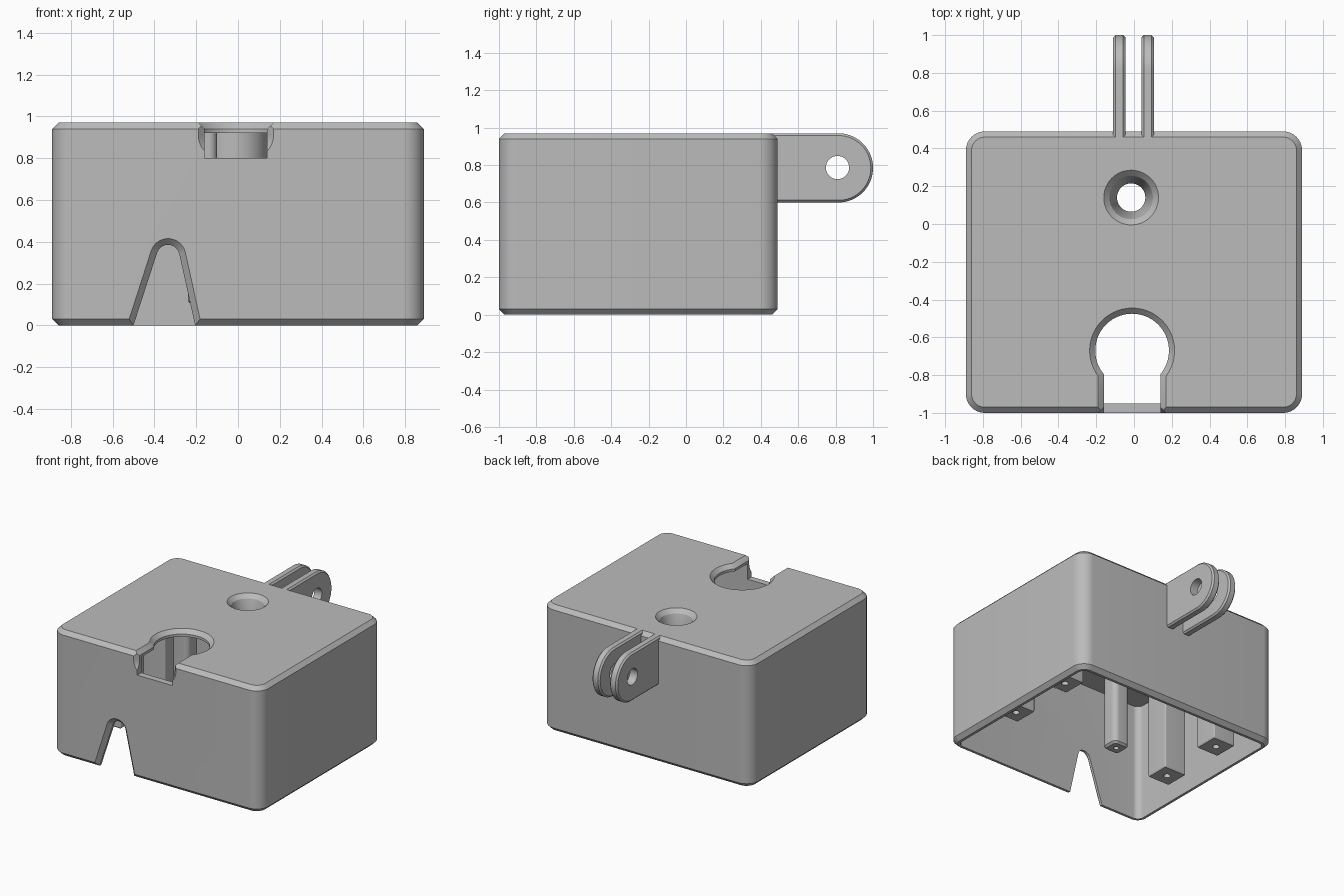
import bpy, bmesh
from math import sin, cos, asin, radians, degrees

if "Cube" in bpy.data.objects:
    bpy.data.objects.remove(bpy.data.objects["Cube"])

grey = bpy.data.materials.new("plain grey")
grey.use_nodes = True
grey.diffuse_color = (0.5, 0.5, 0.5, 1)
grey.node_tree.nodes["Principled BSDF"].inputs["Base Color"].default_value = (0.5, 0.5, 0.5, 1)

AXES = {"x": lambda a, b, l: (l, a, b),
        "y": lambda a, b, l: (a, l, b),
        "z": lambda a, b, l: (a, b, l)}


def arc(cx, cy, r, start, end, n=12):
    step = (end - start) / n
    return [(cx + r * cos(radians(start + step * i)), cy + r * sin(radians(start + step * i)))
            for i in range(n + 1)]


def loft(name, profile, levels, axis="z"):
    """Solid through profile(offset) outlines placed at (position, offset) levels."""
    bm = bmesh.new()
    rings = [[bm.verts.new(AXES[axis](a, b, pos)) for a, b in profile(off)] for pos, off in levels]
    for low, high in zip(rings, rings[1:]):
        for i in range(len(low)):
            bm.faces.new((low[i - 1], low[i], high[i], high[i - 1]))
    bm.faces.new(rings[0])
    bm.faces.new(rings[-1])
    bmesh.ops.recalc_face_normals(bm, faces=bm.faces)
    mesh = bpy.data.meshes.new(name)
    bm.to_mesh(mesh)
    bm.free()
    mesh.materials.append(grey)
    obj = bpy.data.objects.new(name, mesh)
    bpy.context.collection.objects.link(obj)
    return obj


def combine(obj, other, operation="DIFFERENCE"):
    mod = obj.modifiers.new("combine", "BOOLEAN")
    mod.operation, mod.solver, mod.object = operation, "EXACT", other
    deps = bpy.context.evaluated_depsgraph_get()
    mesh = bpy.data.meshes.new_from_object(obj.evaluated_get(deps))
    obj.modifiers.clear()
    obj.data = mesh
    bpy.data.objects.remove(other)


def rounded_rect(cx, cy, hx, hy, r):
    def profile(off):
        pts = []
        for sx, sy, start in ((1, 1, 0), (-1, 1, 90), (-1, -1, 180), (1, -1, 270)):
            pts += arc(cx + sx * (hx - r), cy + sy * (hy - r), r + off, start, start + 90, 10)
        return pts
    return profile


def circle(cx, cy, r):
    return lambda off: arc(cx, cy, r + off, 0, 360 - 7.5, 47)


# Hollow case, open underneath
outline = rounded_rect(0, -0.255, 0.89, 0.745, 0.1)
case = loft("case", outline, [(0, -0.03), (0.03, 0), (0.94, 0), (0.97, -0.03)])
combine(case, loft("cavity", outline, [(-0.1, -0.05), (0.92, -0.05)]))

# Screw boss below the lid, with its countersunk hole
combine(case, loft("boss", circle(-0.015, 0.14, 0.155), [(0.65, 0), (0.95, 0)]), "UNION")
combine(case, loft("screw_hole", circle(-0.015, 0.14, 0.075),
                   [(0.6, 0), (0.8, 0), (0.94, 0.04), (0.97, 0.07), (1.0, 0.1)]))


# Keyhole opening in the lid
def keyhole(off):
    r, w = 0.195 + off, 0.15 + off
    a = degrees(asin(w / r))
    return arc(-0.01, -0.67, r, a - 90, 270 - a, 40) + [(-0.01 - w, -1.1), (-0.01 + w, -1.1)]


combine(case, loft("keyhole_cut", keyhole, [(0.8, 0), (0.94, 0), (0.97, 0.03), (1.0, 0.06)]))


# U notch at the top of the front wall
def u_notch(off):
    r = 0.08 + off
    left, right = -0.08, 0.06
    return (arc(left, 0.91, r, 180, 270) + arc(right, 0.91, r, 270, 360)
            + [(right + r, 1.1), (left - r, 1.1)])


# Tapered cable slot at the foot of the front wall
def cable_slot(off):
    return arc(-0.335, 0.33, 0.055 + off, 12, 162, 20) + [(-0.533 - off, -0.1), (-0.183 + off, -0.1)]


front_levels = [(-1.03, 0.06), (-1.0, 0.03), (-0.97, 0), (-0.9, 0)]
for name, profile in (("u_notch", u_notch), ("cable_slot", cable_slot)):
    combine(case, loft(name, profile, front_levels, "y"))

parts = [case]

# Standoffs hanging from the lid, each with a pilot hole
for side, sx in (("left", 1), ("right", -1)):
    for end, y in (("front", -0.47), ("back", 0.07)):
        post = loft(f"{side}_{end}_standoff", rounded_rect(sx * 0.7, y, 0.095, 0.095, 0.01),
                    [(0.1, -0.005), (0.11, 0), (0.94, 0)])
        combine(post, loft("pilot_hole", circle(sx * 0.7, y, 0.025), [(0, 0), (0.4, 0)]))
        parts.append(post)

post = loft("middle_standoff", rounded_rect(-0.17, -0.40, 0.07, 0.07, 0.04),
            [(0.1, -0.015), (0.115, 0), (0.94, 0)])
combine(post, loft("pilot_hole", circle(-0.17, -0.40, 0.02), [(0, 0), (0.4, 0)]))
parts.append(post)


# Pair of hinge tabs on the back
def tab_profile(off):
    r = 0.185 + off
    return arc(0.815, 0.785, r, -90, 90, 28) + [(0.455, 0.785 + r), (0.455, 0.785 - r)]


for side, x0, x1 in (("right", -0.11, -0.045), ("left", 0.04, 0.105)):
    tab = loft(f"{side}_hinge_tab", tab_profile,
               [(x0, -0.012), (x0 + 0.012, 0), (x1 - 0.012, 0), (x1, -0.012)], "x")
    combine(tab, loft("pin_hole", circle(0.81, 0.787, 0.062), [(-0.2, 0), (0.2, 0)], "x"))
    parts.append(tab)

# Smooth the curves, keep chamfers crisp
bpy.ops.object.select_all(action="DESELECT")
for obj in parts:
    obj.select_set(True)
bpy.context.view_layer.objects.active = case
bpy.ops.object.shade_smooth_by_angle(angle=radians(25))
